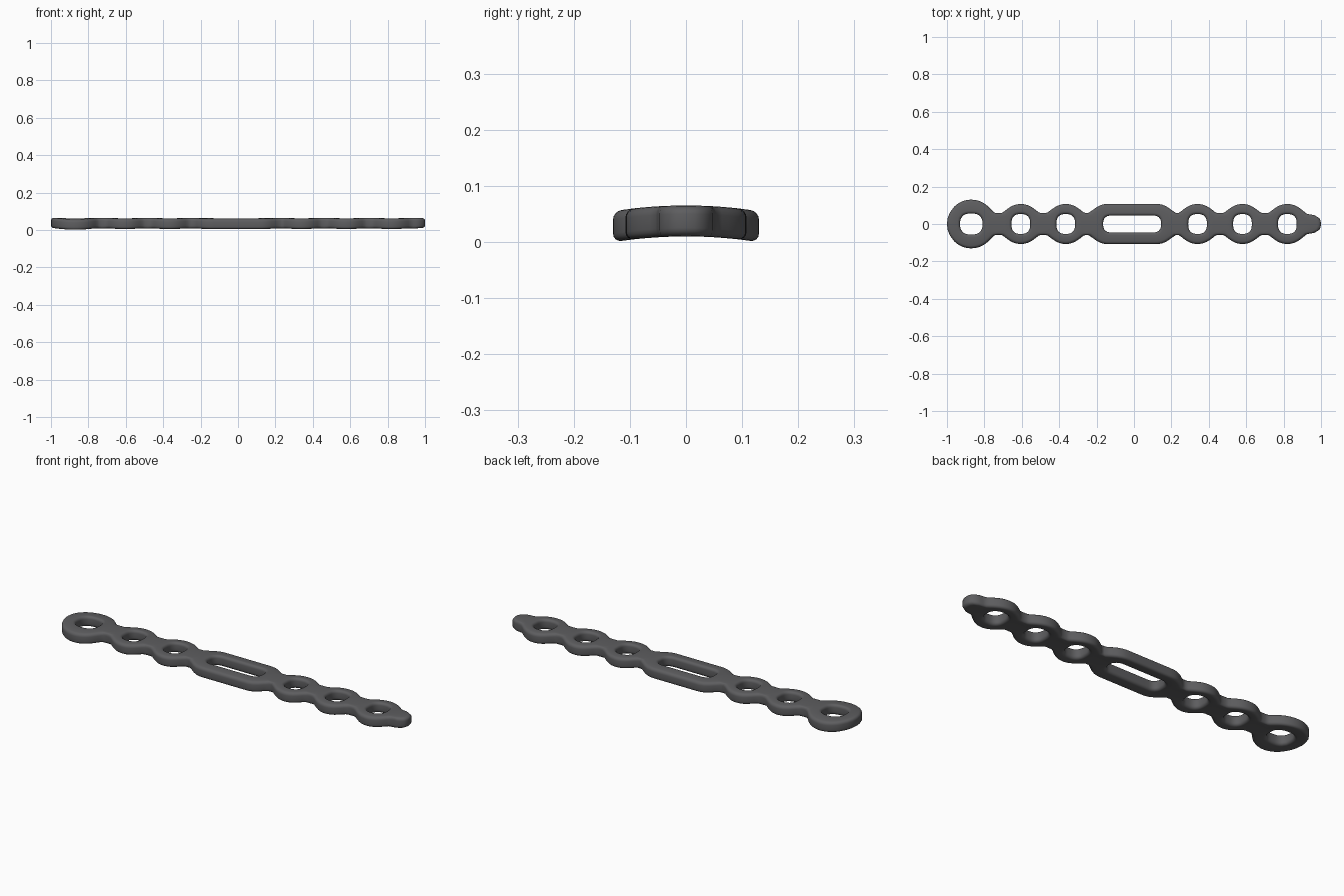
import bpy, bmesh, math
from mathutils import Vector

if "Cube" in bpy.data.objects:
    bpy.data.objects.remove(bpy.data.objects["Cube"])

# (centre x, outer radius, half length of straight part) of every lobe
LOBES = [(-0.87, 0.13, 0), (-0.605, 0.107, 0), (-0.365, 0.107, 0), (-0.01, 0.108, 0.13),
         (0.34, 0.107, 0), (0.58, 0.107, 0), (0.82, 0.107, 0)]
# hole (half width x, half height y, half length of straight part)
HOLES = [(0.06, 0.056, 0)] + [(0.05, 0.053, 0)] * 2 + [(0.045, 0.045, 0.11)] + [(0.05, 0.053, 0)] * 3
# cell limits along x, at the necks
CUTS = [-0.962, -0.728, -0.485, -0.245, 0.225, 0.46, 0.70, 0.965]
TOP, SIDE, ROWS = 20, 6, 2


def half_width(x):
    """Outline half width: lobes blended smoothly into the necks."""
    lobe = 0
    for c, r, s in LOBES:
        d = max(abs(x - c) - s, 0)
        lobe = max(lobe, math.sqrt(max(r * r - d * d, 0)))
    neck = 0.058 - 0.011 * min(max((x - 0.90) / 0.065, 0), 1)
    k = 0.035
    h = max(k - abs(lobe - neck), 0) / k
    return max(lobe, neck) + h * h * k / 4


def cell_outline(i):
    """Closed loop of points around one cell."""
    xl, xr = CUTS[i], CUTS[i + 1]
    wl, wr = half_width(xl), half_width(xr)
    top = [(xr + (xl - xr) * j / TOP) for j in range(TOP + 1)]
    pts = [Vector((x, half_width(x))) for x in top]
    for j in range(1, SIDE):                       # left side, rounded on the ring
        y = wl * (1 - 2 * j / SIDE)
        x = -0.87 - math.sqrt(0.13 ** 2 - y * y) if i == 0 else xl
        pts.append(Vector((x, y)))
    pts += [Vector((x, -half_width(x))) for x in reversed(top)]
    for j in range(1, SIDE):                       # right side, rounded on the tip
        y = -wr * (1 - 2 * j / SIDE)
        x = xr + 0.035 * math.sqrt(1 - (y / wr) ** 2) if i == len(LOBES) - 1 else xr
        pts.append(Vector((x, y)))
    return pts


def hole_point(i, p):
    """Matching point on the rounded-square hole or slot."""
    c = LOBES[i][0]
    a, b, s = HOLES[i]
    core = Vector((c + min(max(p.x - c, -s), s), 0))
    d = (p - core).normalized()
    n = 2.6
    r = ((abs(d.x) / a) ** n + (abs(d.y) / b) ** n) ** (-1 / n)
    return core + d * r


# flat plate face, cell by cell
bm = bmesh.new()
for i in range(len(LOBES)):
    outer = cell_outline(i)
    rings = []
    for k in range(ROWS + 1):
        t = k / ROWS
        rings.append([bm.verts.new((*hole_point(i, p).lerp(p, t), 0)) for p in outer])
    n = len(outer)
    for a, b in zip(rings, rings[1:]):
        for j in range(n):
            q = (j + 1) % n
            bm.faces.new((a[j], b[j], b[q], a[q]))
bmesh.ops.remove_doubles(bm, verts=bm.verts, dist=0.0005)

# thicken upwards, then arch across the width
ext = bmesh.ops.extrude_face_region(bm, geom=bm.faces[:])
for v in ext["geom"]:
    if isinstance(v, bmesh.types.BMVert):
        v.co.z += 0.055
for v in bm.verts:
    v.co.z += 0.01 - 0.6 * v.co.y ** 2
bmesh.ops.recalc_face_normals(bm, faces=bm.faces)

mesh = bpy.data.meshes.new("perforated_plate")
bm.to_mesh(mesh)
bm.free()
plate = bpy.data.objects.new("perforated_plate", mesh)
bpy.context.collection.objects.link(plate)

# rounded rims
bev = plate.modifiers.new("rounded_rims", 'BEVEL')
bev.width = 0.015
bev.segments = 4
bev.limit_method = 'ANGLE'
bev.angle_limit = math.radians(55)
bev.use_clamp_overlap = False

mat = bpy.data.materials.new("dark grey metal")
mat.diffuse_color = (0.11, 0.11, 0.115, 1)
mat.use_nodes = True
mat.node_tree.nodes["Principled BSDF"].inputs["Base Color"].default_value = mat.diffuse_color
mesh.materials.append(mat)

bpy.context.view_layer.objects.active = plate
plate.select_set(True)
bpy.ops.object.modifier_apply(modifier=bev.name)
bpy.ops.object.shade_smooth_by_angle(angle=math.radians(45))
